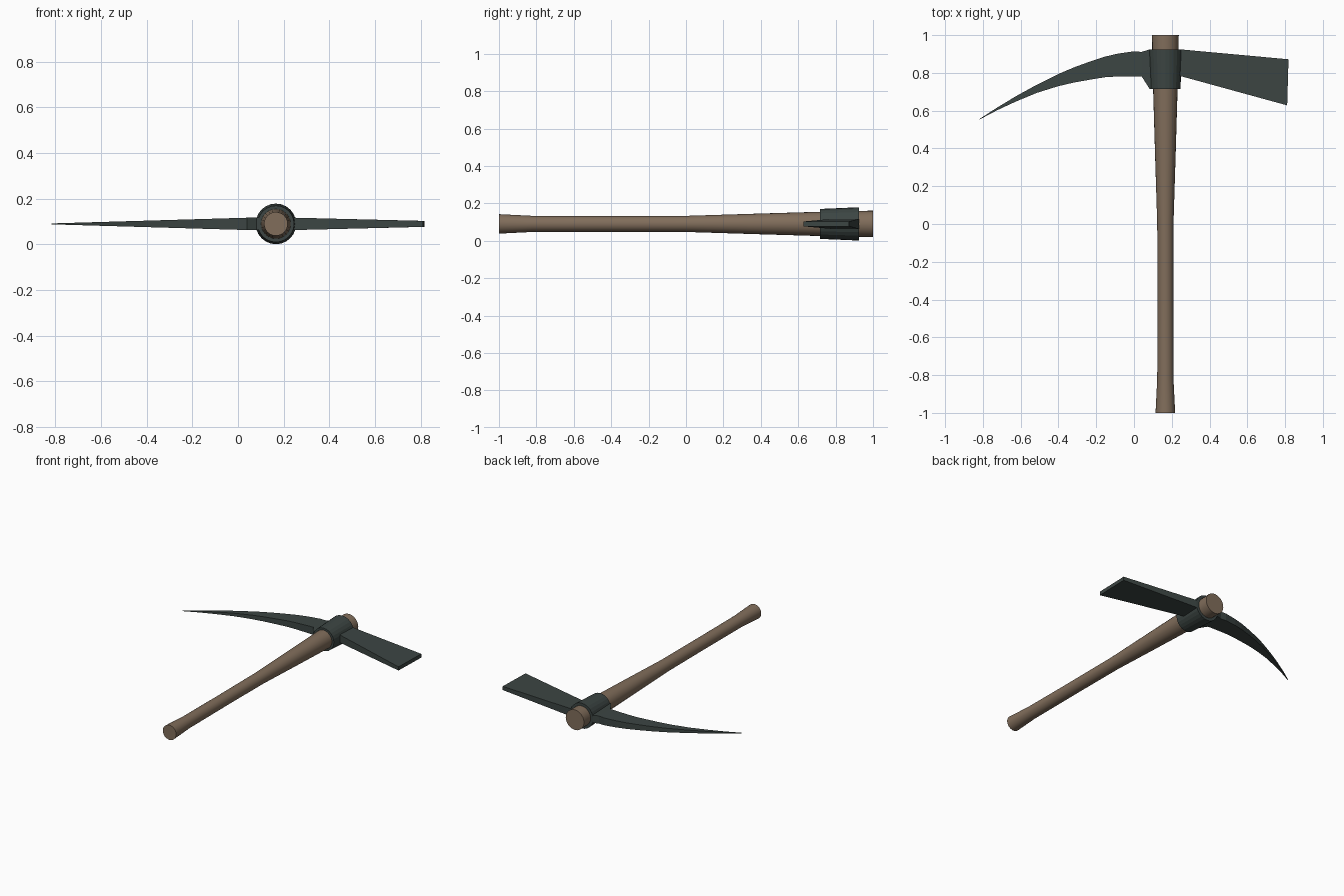
import bpy
import bmesh
from math import cos, sin, pi, radians

if "Cube" in bpy.data.objects:
    bpy.data.objects.remove(bpy.data.objects["Cube"])

CX, CZ = 0.166, 0.09   # handle axis


def material(name, rgb):
    m = bpy.data.materials.new(name)
    m.diffuse_color = (*rgb, 1)
    m.use_nodes = True
    m.node_tree.nodes["Principled BSDF"].inputs["Base Color"].default_value = m.diffuse_color
    return m


WOOD = material("wood", (0.22, 0.155, 0.105))
IRON = material("iron", (0.045, 0.06, 0.056))


def finish(bm, name, mat, angle=None):
    bmesh.ops.remove_doubles(bm, verts=bm.verts, dist=1e-5)
    bmesh.ops.recalc_face_normals(bm, faces=bm.faces)
    me = bpy.data.meshes.new(name)
    bm.to_mesh(me)
    bm.free()
    me.materials.append(mat)
    ob = bpy.data.objects.new(name, me)
    bpy.context.collection.objects.link(ob)
    if angle:
        bpy.ops.object.select_all(action='DESELECT')
        ob.select_set(True)
        bpy.context.view_layer.objects.active = ob
        bpy.ops.object.shade_smooth_by_angle(angle=radians(angle))
    return ob


def loft(rings, bm, closed=False):
    """Skin a list of equal-length rings; cap the ends unless closed into a loop."""
    loops = [[bm.verts.new(p) for p in r] for r in rings]
    n = len(loops[0])
    pairs = list(zip(loops, loops[1:]))
    if closed:
        pairs.append((loops[-1], loops[0]))
    else:
        bm.faces.new(loops[0])
        bm.faces.new(loops[-1])
    for a, b in pairs:
        for i in range(n):
            j = (i + 1) % n
            bm.faces.new((a[i], a[j], b[j], b[i]))


def turned(name, profile, mat, sides, closed=False, angle=None):
    """Round part along y from (y, radius) pairs."""
    bm = bmesh.new()
    rings = [[(CX + r * cos(2 * pi * i / sides), y, CZ + r * sin(2 * pi * i / sides))
              for i in range(sides)] for y, r in profile]
    loft(rings, bm, closed)
    return finish(bm, name, mat, angle)


def tapered_bar(name, sections, mat):
    """Flat bar from sections (x_top, y_top, x_bottom, y_bottom, half_thickness)."""
    bm = bmesh.new()
    loft([[(xt, yt, CZ - h), (xt, yt, CZ + h), (xb, yb, CZ + h), (xb, yb, CZ - h)]
          for xt, yt, xb, yb, h in sections], bm)
    return finish(bm, name, mat)


# wooden handle
turned("handle", [(-1, 0.052), (-0.82, 0.043), (-0.4, 0.042), (0, 0.043),
                  (0.35, 0.054), (0.72, 0.065), (1, 0.071)], WOOD, 24, angle=40)

# iron collar around the handle
turned("collar", [(0.716, 0.060), (0.716, 0.080), (0.924, 0.089), (0.924, 0.066)],
       IRON, 24, closed=True, angle=14)

# adze blade
tapered_bar("adze_blade", [(0.20, 0.924, 0.20, 0.795, 0.028),
                           (0.25, 0.924, 0.25, 0.782, 0.027),
                           (0.818, 0.872, 0.811, 0.628, 0.013)], IRON)

# curved pick: x, upper y, lower y
curve = [(0.11, 0.924, 0.716), (0.082, 0.924, 0.716), (0.04, 0.911, 0.782),
         (0.0, 0.914, 0.782), (-0.085, 0.902, 0.781), (-0.154, 0.886, 0.777),
         (-0.233, 0.860, 0.764), (-0.318, 0.829, 0.749), (-0.403, 0.793, 0.729),
         (-0.515, 0.737, 0.694), (-0.626, 0.676, 0.648), (-0.725, 0.616, 0.602),
         (-0.818, 0.556, 0.553)]
tapered_bar("pick_spike", [(x, yt, x, yb, min(0.027, 0.002 + 0.025 * (x + 0.818) / 0.858))
                           for x, yt, yb in curve], IRON)
